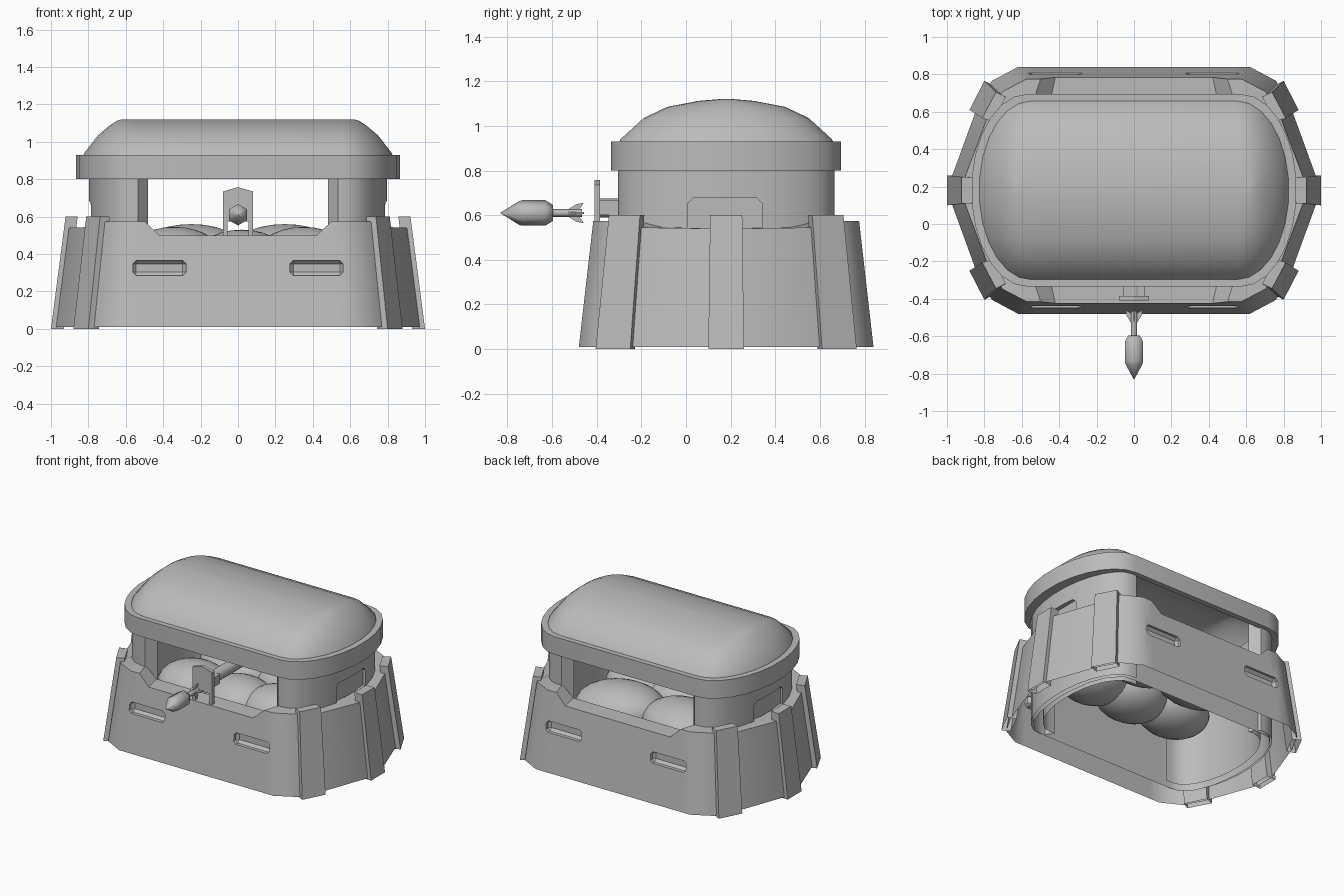
import bpy
import bmesh
import math
from mathutils import Matrix

if "Cube" in bpy.data.objects:
    bpy.data.objects.remove(bpy.data.objects["Cube"])

CY = 0.18  # centre line of the bunker in y

grey = bpy.data.materials.new("concrete grey")
grey.use_nodes = True
grey.diffuse_color = (0.5, 0.5, 0.5, 1)
grey.node_tree.nodes["Principled BSDF"].inputs["Base Color"].default_value = (0.5, 0.5, 0.5, 1)


def activate(ob):
    bpy.ops.object.select_all(action='DESELECT')
    ob.select_set(True)
    bpy.context.view_layer.objects.active = ob


def finish(name, bm, smooth=None):
    bmesh.ops.recalc_face_normals(bm, faces=bm.faces)
    mesh = bpy.data.meshes.new(name)
    bm.to_mesh(mesh)
    bm.free()
    mesh.materials.append(grey)
    ob = bpy.data.objects.new(name, mesh)
    bpy.context.collection.objects.link(ob)
    if smooth:
        activate(ob)
        bpy.ops.object.shade_smooth_by_angle(angle=math.radians(smooth))
    return ob


def mirror4(quarter):
    """Close a quarter outline into a full loop of (x, y, z)."""
    q, r = list(quarter), list(reversed(quarter))
    return (q + [(x, -y, z) for x, y, z in r] + [(-x, -y, z) for x, y, z in q]
            + [(-x, y, z) for x, y, z in r])


def arc(start, end, half, z, steps=7):
    """Quarter of a long rounded outline."""
    out = []
    for i in range(steps):
        a = math.radians(90 - 82 * i / (steps - 1))
        out.append((start + (end - start) * math.cos(a), half * math.sin(a), z))
    return out


def loft(name, rings, closed=False, caps=(), smooth=None, y0=CY):
    """Skin a list of loops; closed joins the last loop to the first."""
    bm = bmesh.new()
    loops = [[bm.verts.new((x, y + y0, z)) for x, y, z in ring] for ring in rings]
    pairs = list(zip(loops, loops[1:])) + ([(loops[-1], loops[0])] if closed else [])
    for a, b in pairs:
        for i in range(len(a)):
            j = (i + 1) % len(a)
            bm.faces.new((a[i], a[j], b[j], b[i]))
    for c in caps:
        bm.faces.new(loops[c])
    return finish(name, bm, smooth)


def box(name, size, centre, bevel=0, axes=(0, 1, 2)):
    """Box with the edges along the given axes chamfered."""
    bm = bmesh.new()
    bmesh.ops.create_cube(bm, size=1, matrix=Matrix.Translation(centre) @ Matrix.Diagonal((*size, 1)))
    if bevel:
        edges = [e for e in bm.edges
                 if any(abs((e.verts[0].co - e.verts[1].co)[a]) > 0.01 for a in axes)]
        bmesh.ops.bevel(bm, geom=edges, offset=bevel, segments=1, affect='EDGES')
    return finish(name, bm)


def cut(target, cutter):
    mod = target.modifiers.new("cut", 'BOOLEAN')
    mod.operation = 'DIFFERENCE'
    mod.solver = 'EXACT'
    mod.object = cutter
    activate(target)
    bpy.ops.object.modifier_apply(modifier=mod.name)
    bpy.data.objects.remove(cutter)


def open_underside(ob):
    """Remove the faces lying on the ground."""
    bm = bmesh.new()
    bm.from_mesh(ob.data)
    under = [f for f in bm.faces if all(v.co.z < 0.025 for v in f.verts)]
    bmesh.ops.delete(bm, geom=under, context='FACES')
    bm.to_mesh(ob.data)
    bm.free()


def taper(x, y, z):
    """Lean a footprint point inward with height."""
    return (x * (1 - 0.13 * z), y * (1 - 0.17 * z), z)


# Sloping outer wall with lowered sills at front and back
foot = [(0.45, 0.66), (0.54, 0.66), (0.62, 0.66), (0.76, 0.585), (0.84, 0.44), (0.975, 0.07)]
inside = [(0.45, 0.47), (0.54, 0.47), (0.62, 0.46), (0.70, 0.38), (0.75, 0.25), (0.775, 0.06)]
tops = [0.50, 0.575, 0.575, 0.575, 0.545, 0.54]
wall = loft("outer_wall", [
    mirror4([(x, y, 0.01) for x, y in foot]),
    mirror4([taper(x, y, z) for (x, y), z in zip(foot, tops)]),
    mirror4([(x, y, z) for (x, y), z in zip(inside, tops)]),
    mirror4([(x, y, 0.01) for x, y in inside])], closed=True, smooth=42)

# Recessed slots in the long walls
for sx in (-1, 1):
    for sy in (-1, 1):
        cut(wall, box("slot_cutter", (0.285, 0.1, 0.08), (sx * 0.42, CY + sy * 0.635, 0.325), 0.018))
open_underside(wall)


# Buttress plates at the corners and ends
def buttress(name, p, q):
    rings = []
    for z in (0.0, 0.6):
        outer = [taper(*p, z), taper(*q, z)]
        inner = [(x * 0.93, y * 0.95, z) for x, y, z in reversed(outer)]
        rings.append(outer + inner)
    open_underside(loft(name, rings, caps=(0, 1)))


for sx, side in ((1, "left"), (-1, "right")):
    buttress(side + "_end_buttress", (sx, -0.08), (sx, 0.08))
    for sy, end in ((-1, "front"), (1, "back")):
        buttress(f"{end}_{side}_buttress", (sx * 0.80, sy * 0.585), (sx * 0.88, sy * 0.43))

# Curved inner walls carrying the roof, open at front and back
for sx, side in ((1, "left"), (-1, "right")):
    outer = [(0.535, 0.485, 0)] + arc(0.57, 0.80, 0.485, 0)
    inner = [(0.48, 0.42, 0)] + arc(0.53, 0.73, 0.42, 0)
    loop = outer + [(x, -y, z) for x, y, z in reversed(outer)]
    loop += [(x, -y, z) for x, y, z in inner] + inner[::-1]
    support = loft(side + "_curved_support",
                   [[(sx * x, y, z) for x, y, _ in loop] for z in (0.02, 0.925)],
                   caps=(0, 1), smooth=32)
    cut(support, box("panel_cutter", (0.1, 0.33, 0.2), (sx * 0.818, CY - 0.005, 0.58), 0.025, (0,)))
    open_underside(support)

# Roof rim
rim = [(0.57, 0.87, 0.515), (0.55, 0.80, 0.475)]
loft("roof_rim", [mirror4(arc(*rim[0], 0.80)), mirror4(arc(*rim[0], 0.93)),
                  mirror4(arc(*rim[1], 0.93)), mirror4(arc(*rim[1], 0.80))],
     closed=True, smooth=35)

# Domed roof shell
levels = [(0.55, 0.83, 0.48, 0.925), (0.55, 0.825, 0.474, 0.94), (0.55, 0.75, 0.37, 1.035),
          (0.55, 0.69, 0.265, 1.085), (0.55, 0.65, 0.125, 1.112), (0.55, 0.62, 0.03, 1.12)]
loft("domed_roof", [mirror4(arc(*lv)) for lv in levels], caps=(5,), smooth=50)


# Padded sacks filling the inside
def sack(x, y, z, size, turn):
    bm = bmesh.new()
    bmesh.ops.create_uvsphere(bm, u_segments=24, v_segments=14, radius=1,
                              matrix=Matrix.Translation((x, y, z))
                              @ Matrix.Rotation(turn, 4, 'Z') @ Matrix.Diagonal((*size, 1)))
    finish("padded_sack", bm, 60)


for x, z in ((-0.34, 0.385), (0.02, 0.37), (0.35, 0.385)):
    sack(x, CY - 0.19, z, (0.26, 0.22, 0.16), 0)
for sx in (-1, 1):
    sack(sx * 0.25, CY + 0.21, 0.40, (0.31, 0.24, 0.16), sx * 0.25)


# Parts turned around the y axis
def turned(name, profile, z, sides, smooth):
    rings = []
    for y, r in profile:
        rings.append([(r * math.sin(2 * math.pi * i / sides), y,
                       z + r * math.cos(2 * math.pi * i / sides)) for i in range(sides)])
    return loft(name, rings, caps=(0, -1), smooth=smooth, y0=0)


# Launcher shield on the front sill, with two feet
shield = [(-0.08, 0.49), (-0.055, 0.49), (-0.055, 0.575), (0.055, 0.575), (0.055, 0.49),
          (0.08, 0.49), (0.08, 0.735), (0, 0.757), (-0.08, 0.735)]
loft("launcher_shield", [[(x, y, z) for x, z in shield] for y in (-0.41, -0.385)],
     caps=(0, 1), y0=0)
box("launcher_bracket", (0.11, 0.1, 0.068), (0, -0.335, 0.634))
turned("launcher_tube", [(-0.385, 0.042), (0.15, 0.042)], 0.632, 12, 40)

# Flying rocket with tail fins
turned("rocket", [(-0.83, 0.002), (-0.75, 0.052), (-0.735, 0.057), (-0.63, 0.057),
                  (-0.597, 0.036), (-0.596, 0.018), (-0.465, 0.018)], 0.61, 6, 62)
fin = [(-0.535, 0.012), (-0.49, 0.04), (-0.458, 0.045), (-0.475, 0.02), (-0.48, 0.01)]
for k in range(4):
    a = k * math.pi / 2
    c, s = math.cos(a), math.sin(a)
    loft("rocket_fin", [[(r * c - t * s, y, 0.61 + r * s + t * c) for y, r in fin]
                        for t in (-0.004, 0.004)], caps=(0, 1), y0=0)
